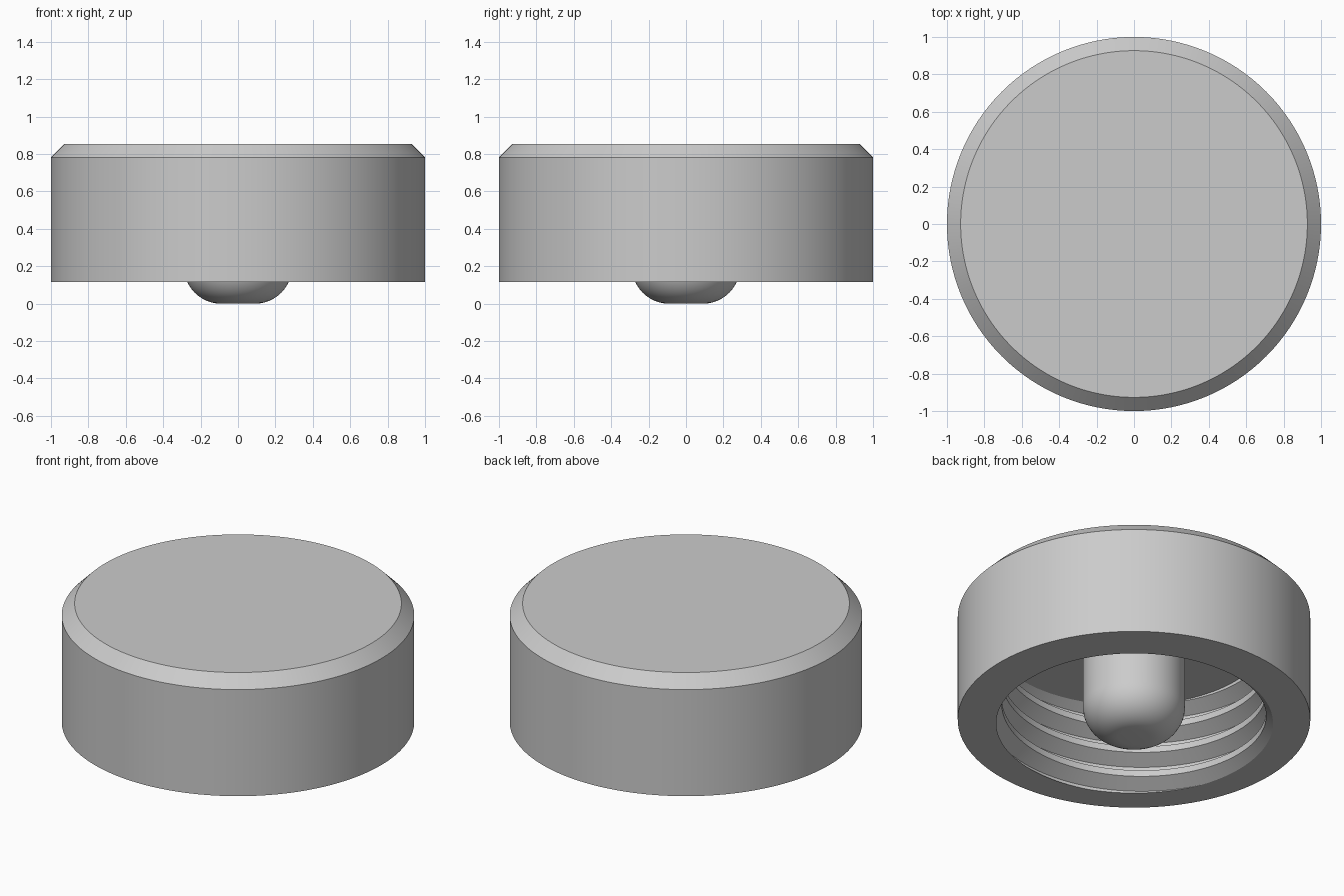
import bpy
import bmesh
from math import sin, cos, pi, tau

old = bpy.data.objects.get("Cube")
if old:
    bpy.data.objects.remove(old, do_unlink=True)

SEGMENTS = 128
RIM, CEILING, TOP = 0.115, 0.645, 0.855
CHAMFER = 0.073
MINOR, MAJOR, PITCH = 0.75, 0.835, 0.157
CREST, ROOT = 0.125, 0.4375        # half crest and start of root, in pitches
STUD_R, STUD_FILLET = 0.29, 0.2

grey = bpy.data.materials.new("plain_grey")
grey.use_nodes = True
colour = (0.6, 0.6, 0.6, 1.0)
grey.diffuse_color = colour
grey.node_tree.nodes["Principled BSDF"].inputs["Base Color"].default_value = colour


def sweep(name, profile_at):
    """Join the (radius, height) profiles found at each angle into a closed skin."""
    bm = bmesh.new()
    columns = []
    for i in range(SEGMENTS + 1):
        a = tau * i / SEGMENTS
        columns.append([bm.verts.new((r * cos(a), r * sin(a), z))
                        for r, z in profile_at(a)])
    for left, right in zip(columns, columns[1:]):
        for j in range(len(left) - 1):
            bm.faces.new((left[j], left[j + 1], right[j + 1], right[j]))
    bmesh.ops.remove_doubles(bm, verts=bm.verts, dist=0.00005)
    bmesh.ops.recalc_face_normals(bm, faces=bm.faces)
    mesh = bpy.data.meshes.new(name)
    bm.to_mesh(mesh)
    bm.free()
    mesh.materials.append(grey)
    obj = bpy.data.objects.new(name, mesh)
    bpy.context.collection.objects.link(obj)
    bpy.ops.object.select_all(action="DESELECT")
    obj.select_set(True)
    bpy.context.view_layer.objects.active = obj
    bpy.ops.object.shade_smooth_by_angle(angle=pi / 6)
    return obj


def thread_radius(turn, z):
    u = (z - RIM) / PITCH - turn
    u = abs(u - round(u))
    t = min(max((u - CREST) / (ROOT - CREST), 0), 1)
    return MINOR + t * (MAJOR - MINOR)


# Cap: chamfered disc with a right-handed internal thread cut to the rim and ceiling
def cap_profile(a):
    turn = (a - pi / 4) / tau
    points = [(0, TOP), (1 - CHAMFER, TOP), (1, TOP - CHAMFER), (1, RIM)]
    for k in range(-3, 7):
        for knot in (-ROOT, -CREST, CREST, ROOT):
            z = RIM + PITCH * (k + turn + knot)
            z = min(max(z, RIM), CEILING)
            points.append((thread_radius(turn, z), z))
    return points + [(0, CEILING)]


# Stud: round post hanging from the ceiling with a filleted flat tip
def stud_profile(a):
    flat = STUD_R - STUD_FILLET
    points = [(0, CEILING + 0.02), (STUD_R, CEILING + 0.02)]
    for i in range(13):
        b = pi / 2 * i / 12
        points.append((flat + STUD_FILLET * cos(b), STUD_FILLET * (1 - sin(b))))
    return points + [(0, 0)]


sweep("threaded_cap", cap_profile)
sweep("center_stud", stud_profile)
